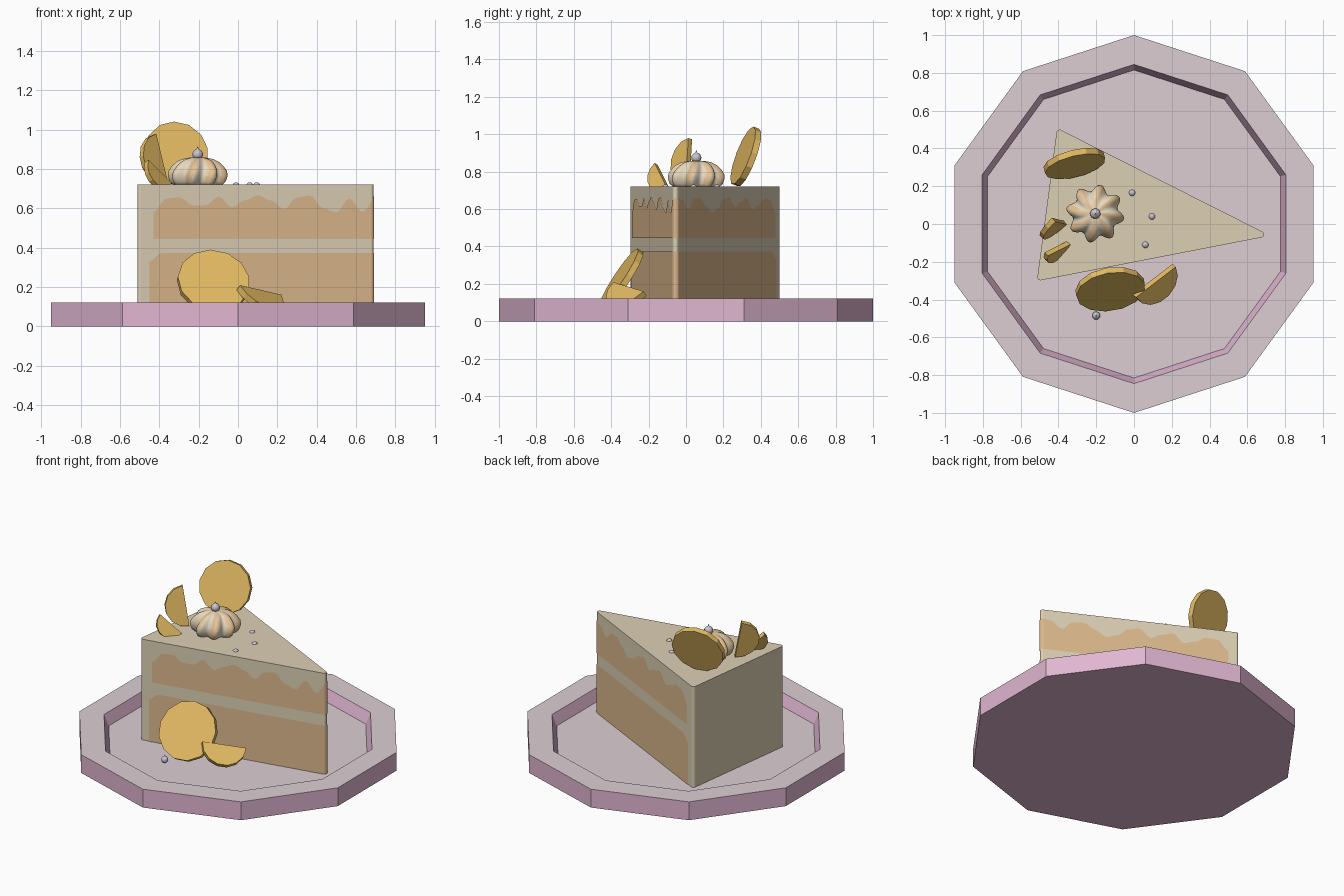
import bpy, bmesh, math
from mathutils import Vector

if "Cube" in bpy.data.objects:
    bpy.data.objects.remove(bpy.data.objects["Cube"])

def mat(name, r, g, b):
    lin = lambda c: ((c / 255 + 0.055) / 1.055) ** 2.4 if c > 10 else c / 255 / 12.92
    m = bpy.data.materials.new(name)
    m.diffuse_color = (lin(r), lin(g), lin(b), 1)
    m.use_nodes = True
    m.node_tree.nodes["Principled BSDF"].inputs["Base Color"].default_value = m.diffuse_color
    return m

PINK = mat("pink_glaze", 224, 182, 209)
PALE = mat("pale_pink", 220, 206, 212)
CREAM = mat("cream", 220, 208, 180)
SPONGE = mat("sponge_tan", 220, 184, 140)
GOLD = mat("biscuit_gold", 226, 186, 98)
WHIP = mat("whipped_cream", 232, 218, 192)
PEACH = mat("peach_swirl", 232, 196, 150)
SILVER = mat("silver_pearl", 200, 194, 206)

def make(name, verts, faces, mats, smooth=False, rule=None):
    me = bpy.data.meshes.new(name)
    me.from_pydata([tuple(v) for v in verts], [], faces)
    bm = bmesh.new()
    bm.from_mesh(me)
    bmesh.ops.recalc_face_normals(bm, faces=bm.faces)
    bm.to_mesh(me)
    bm.free()
    for m in mats:
        me.materials.append(m)
    for p in me.polygons:
        p.use_smooth = smooth
        if rule:
            p.material_index = rule(p)
    ob = bpy.data.objects.new(name, me)
    bpy.context.collection.objects.link(ob)
    return ob

def loft(rings):
    """Join equal closed rings, with flat caps on both ends."""
    n = len(rings[0])
    verts = [v for r in rings for v in r]
    faces = [(k*n + i, k*n + (i+1) % n, (k+1)*n + (i+1) % n, (k+1)*n + i)
             for k in range(len(rings) - 1) for i in range(n)]
    faces += [tuple(range(n)), tuple(range((len(rings) - 1)*n, len(rings)*n))]
    return verts, faces

def ring(r, z, n, a0=0.0, c=(0, 0)):
    return [(c[0] + r*math.cos(a0 + 2*math.pi*i/n), c[1] + r*math.sin(a0 + 2*math.pi*i/n), z)
            for i in range(n)]

# ten-sided plate with a sunken floor
FLOOR = 0.05
prof = [(1, 0), (1, 0.122), (0.845, 0.122), (0.815, FLOOR)]
make("plate", *loft([ring(r, z, 10, math.pi/2) for r, z in prof]), [PINK, PALE],
     rule=lambda p: 1 if p.normal.z > 0.9 else 0)

# cake wedge with rounded corners
TOP, R = 0.72, 0.016
P = [Vector((-0.514, -0.302)), Vector((0.722, -0.062)), Vector((-0.407, 0.508))]

def normal(i):
    d = (P[(i + 1) % 3] - P[i]).normalized()
    return Vector((d.y, -d.x))

def arc(i, extra=0.0, n=6):
    a, b = normal(i - 1), normal(i)
    c = P[i] - (a + b) * R / (1 + a.dot(b))
    t, ang = math.atan2(a.y, a.x), a.angle(b)
    return [c + (R + extra) * Vector((math.cos(t + ang*k/n), math.sin(t + ang*k/n)))
            for k in range(n + 1)]

outline = [q for i in range(3) for q in arc(i)]
make("cake_slice", *loft([[(q.x, q.y, z) for q in outline] for z in (FLOOR, TOP)]), [CREAM])

# sponge layers: thin plates wrapping both cut sides around the tip
def layer(name, z0, tops, s0, s1):
    off, tip = 0.003, arc(1, 0.003)
    a = P[0] + normal(0)*off + (P[1] - P[0]).normalized()*s0
    b = P[2] + normal(1)*off + (P[1] - P[2]).normalized()*s1
    path = [a.lerp(tip[0], k/60) for k in range(60)] + tip + [tip[-1].lerp(b, k/60) for k in range(1, 61)]
    verts, n = [], len(path)
    for k, q in enumerate(path):
        f = k/(n - 1)*(len(tops) - 1)
        i = min(int(f), len(tops) - 2)
        w = (1 - math.cos(math.pi*(f - i)))/2
        verts += [(q.x, q.y, z0), (q.x, q.y, tops[i]*(1 - w) + tops[i+1]*w)]
    make(name, verts, [(2*k, 2*k + 2, 2*k + 3, 2*k + 1) for k in range(n - 1)], [SPONGE])

wave = [0.58, 0.65, 0.655, 0.615, 0.615, 0.66, 0.605, 0.64, 0.665, 0.64, 0.595, 0.655, 0.665,
        0.60, 0.58, 0.65, 0.58, 0.65, 0.66, 0.65, 0.60, 0.655, 0.66, 0.62, 0.58, 0.60, 0.65,
        0.665, 0.61, 0.64, 0.66, 0.60, 0.62, 0.655, 0.65, 0.58]
layer("upper_sponge", 0.445, wave, 0.085, 0.07)
layer("lower_sponge", FLOOR, [0.33] + [0.372]*38 + [0.33], 0.065, 0.06)

# biscuits: round or half discs given by centre and two in-plane directions
def biscuit(name, c, u, v, r, half=False, t=0.034):
    c, u = Vector(c), Vector(u).normalized()
    v = Vector(v)
    v = (v - u*v.dot(u)).normalized()
    w = u.cross(v)*t/2
    angs = [math.pi*i/7 for i in range(8)] if half else [2*math.pi*i/13 for i in range(13)]
    flat = [c + r*(u*math.cos(a) + v*math.sin(a)) for a in angs]
    make(name, *loft([[q - w for q in flat], [q + w for q in flat]]), [GOLD])

def leaning(name, c, r, turn, tilt):
    a, b = math.radians(turn), math.radians(tilt)
    biscuit(name, c, (-math.sin(a)*math.sin(b), math.cos(a)*math.sin(b), math.cos(b)),
            (math.cos(a), math.sin(a), 0), r)

leaning("top_biscuit", (-0.315, 0.32, 0.88), 0.165, 14, 20)
leaning("front_biscuit", (-0.125, -0.345, 0.225), 0.185, 10, 33)
biscuit("top_half_biscuit", (-0.395, 0.015, 0.852), (-0.06, 0.015, 0.25), (-0.085, -0.08, -0.01), 0.128, True, 0.028)
biscuit("small_half_biscuit", (-0.405, -0.13, 0.782), (0.12, 0.06, -0.12), (-0.02, -0.05, -0.045), 0.088, True, 0.028)
biscuit("plate_half_biscuit", (0.107, -0.30, 0.172), (0.215, 0.165, -0.05), (0.06, -0.08, -0.09), 0.135, True)

# piped cream rosette with eight twisting lobes
CX, CY, N = -0.205, 0.055, 96
rings = []
for k, (r, z) in enumerate([(0.125, 0.715), (0.145, 0.735), (0.155, 0.765), (0.15, 0.79), (0.132, 0.815),
                            (0.11, 0.835), (0.08, 0.85), (0.045, 0.857), (0.012, 0.858)]):
    pts = []
    for i in range(N):
        a = 2*math.pi*i/N
        rr = r*(0.885 + 0.115*math.cos(8*(a - math.radians(30) - 0.04*k)))
        pts.append((CX + rr*math.cos(a), CY + rr*math.sin(a), z))
    rings.append(pts)

def swirl(p):
    a = math.atan2(p.center.y - CY, p.center.x - CX)
    k = (p.center.z - 0.715)/0.018
    return 1 if math.cos(8*(a - math.radians(30) - 0.04*k) + 1.2) > 0.45 and p.normal.z > -0.5 else 0

make("cream_rosette", *loft(rings), [WHIP, PEACH], True, swirl)

# silver pearls, some with a small point on top
def pearl(name, x, y, z, r, point=False):
    rs = [ring(max(r*math.sin(math.pi*k/10), 0.0005), z - r*math.cos(math.pi*k/10), 16, 0, (x, y))
          for k in range(11)]
    if point:
        rs = rs[:-1] + [ring(r*0.2, z + r*1.05, 16, 0, (x, y)), ring(0.0005, z + r*1.5, 16, 0, (x, y))]
    make(name, *loft(rs), [SILVER], True)

pearl("rosette_pearl", CX, CY, 0.874, 0.027, True)
pearl("plate_pearl", -0.20, -0.485, 0.07, 0.021, True)
for i, (x, y) in enumerate([(-0.01, 0.165), (0.095, 0.04), (0.06, -0.11)]):
    pearl("cake_pearl_%d" % (i + 1), x, y, 0.714, 0.018)
